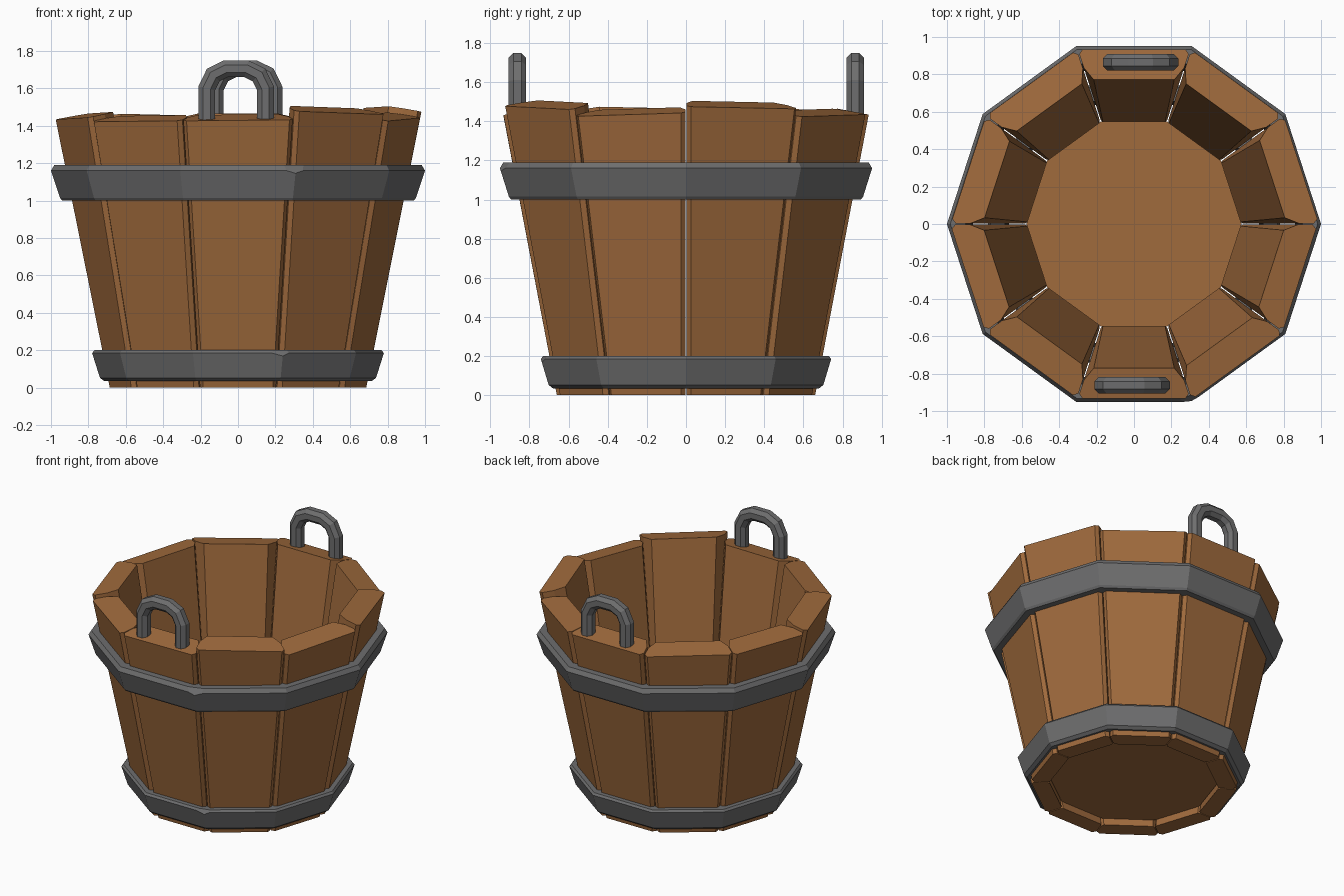
import bpy, bmesh, math
from mathutils import Vector

if "Cube" in bpy.data.objects:
    bpy.data.objects.remove(bpy.data.objects["Cube"])

def material(name, col):
    m = bpy.data.materials.new(name)
    m.diffuse_color = (*col, 1)
    m.use_nodes = True
    m.node_tree.nodes["Principled BSDF"].inputs["Base Color"].default_value = m.diffuse_color
    return m

wood = material("brown wood", (0.35, 0.145, 0.046))
iron = material("grey iron", (0.155, 0.155, 0.157))

def finish(name, bm, mat):
    bmesh.ops.recalc_face_normals(bm, faces=bm.faces)
    me = bpy.data.meshes.new(name)
    bm.to_mesh(me)
    bm.free()
    me.materials.append(mat)
    ob = bpy.data.objects.new(name, me)
    bpy.context.collection.objects.link(ob)
    return ob

def loft(rings, closed=False):
    """Skin a list of equal rings; cap the ends unless closed."""
    bm = bmesh.new()
    vs = [[bm.verts.new(p) for p in r] for r in rings]
    n = len(vs[0])
    for i in range(len(vs) if closed else len(vs) - 1):
        a, b = vs[i], vs[(i + 1) % len(vs)]
        for j in range(n):
            k = (j + 1) % n
            bm.faces.new((a[j], a[k], b[k], b[j]))
    if not closed:
        bm.faces.new(vs[0])
        bm.faces.new(vs[-1])
    return bm

TAN = math.tan(math.radians(18))

# staves: ten tapered boards with chamfered edges and uneven tops
tops = [1.50, 1.46, 1.465, 1.46, 1.455, 1.47, 1.455, 1.46, 1.50, 1.465]
tilts = [-0.02, 0.02, 0, 0.02, -0.02, 0.02, 0.01, 0.01, -0.03, 0.03]

def stave_section(z, c_in):
    ao, ai, c = 0.66 + 0.187 * z, 0.54 + 0.158 * z, 0.025
    half = lambda r: r * TAN - 0.003
    side = [(ai, half(ai) - c_in), (ai + 2 * c_in, half(ai + 2 * c_in)),
            (ao - c, half(ao - c)), (ao, half(ao) - c)]
    return side + [(r, -t) for r, t in reversed(side)]

for k in range(10):
    a = math.radians(18 + 36 * k)
    rad, tan = Vector((math.cos(a), math.sin(a), 0)), Vector((-math.sin(a), math.cos(a), 0))
    h = tops[k]
    low = [rad * r + tan * t for r, t in stave_section(0, 0.008)]
    sec = stave_section(h, 0.032)
    r_in = sec[0][0]
    high = [rad * r + tan * t + Vector((0, 0, h - 0.19 * (r - r_in) + tilts[k] * t))
            for r, t in sec]
    finish(f"stave_{k + 1}", loft([low, high]), wood)

def ring10(r, z):
    return [Vector((r * math.cos(math.radians(36 * i)), r * math.sin(math.radians(36 * i)), z))
            for i in range(10)]

# floor board
finish("floor", loft([ring10(0.57, 0.05), ring10(0.575, 0.1)]), wood)

# iron hoops, with chipped corners cut off by planes
def hoop(name, profile, chips):
    bm = loft([ring10(r, z) for r, z in profile], closed=True)
    for deg, r, z, up, depth in chips:
        a = math.radians(deg)
        n = Vector((math.cos(a), math.sin(a), up)).normalized()
        p = Vector((r * math.cos(a), r * math.sin(a), z)) - n * depth
        cut = bmesh.ops.bisect_plane(bm, geom=bm.verts[:] + bm.edges[:] + bm.faces[:],
                                     plane_co=p, plane_no=n, clear_outer=True)
        edges = [e for e in cut["geom_cut"] if isinstance(e, bmesh.types.BMEdge)]
        bmesh.ops.holes_fill(bm, edges=edges, sides=0)
    finish(name, bm, iron)

hoop("upper_hoop", [(0.86, 1.0), (0.94, 1.0), (0.952, 1.015), (1.0, 1.16), (0.982, 1.19), (0.90, 1.19)],
     [(288, 1.0, 1.16, 0.7, 0.012)])
hoop("lower_hoop", [(0.67, 0.035), (0.715, 0.035), (0.738, 0.052), (0.78, 0.185), (0.768, 0.2), (0.69, 0.2)],
     [(284, 0.78, 0.185, 0.6, 0.014)])

# handles: chamfered bar swept along an arch
def handle(name, cx, cy):
    half = [(0.157, 1.38), (0.157, 1.60), (0.122, 1.672), (0.055, 1.705)]
    path = [Vector((-x, 0, z)) for x, z in half] + [Vector((x, 0, z)) for x, z in reversed(half)]
    w, c = 0.045, 0.02
    sec = [(w, c), (c, w), (-c, w), (-w, c), (-w, -c), (-c, -w), (c, -w), (w, -c)]
    rings = []
    for i, p in enumerate(path):
        d1 = (p - path[i - 1]).normalized() if i else Vector((0, 0, 1))
        d2 = (path[i + 1] - p).normalized() if i < len(path) - 1 else Vector((0, 0, -1))
        t = (d1 + d2).normalized()
        n = Vector((-t.z, 0, t.x)) / max(0.5, t.dot(d1))
        rings.append([p + n * u + Vector((cx, cy + v, 0)) for u, v in sec])
    finish(name, loft(rings), iron)

handle("front_handle", -0.01, -0.862)
handle("back_handle", 0.035, 0.865)
